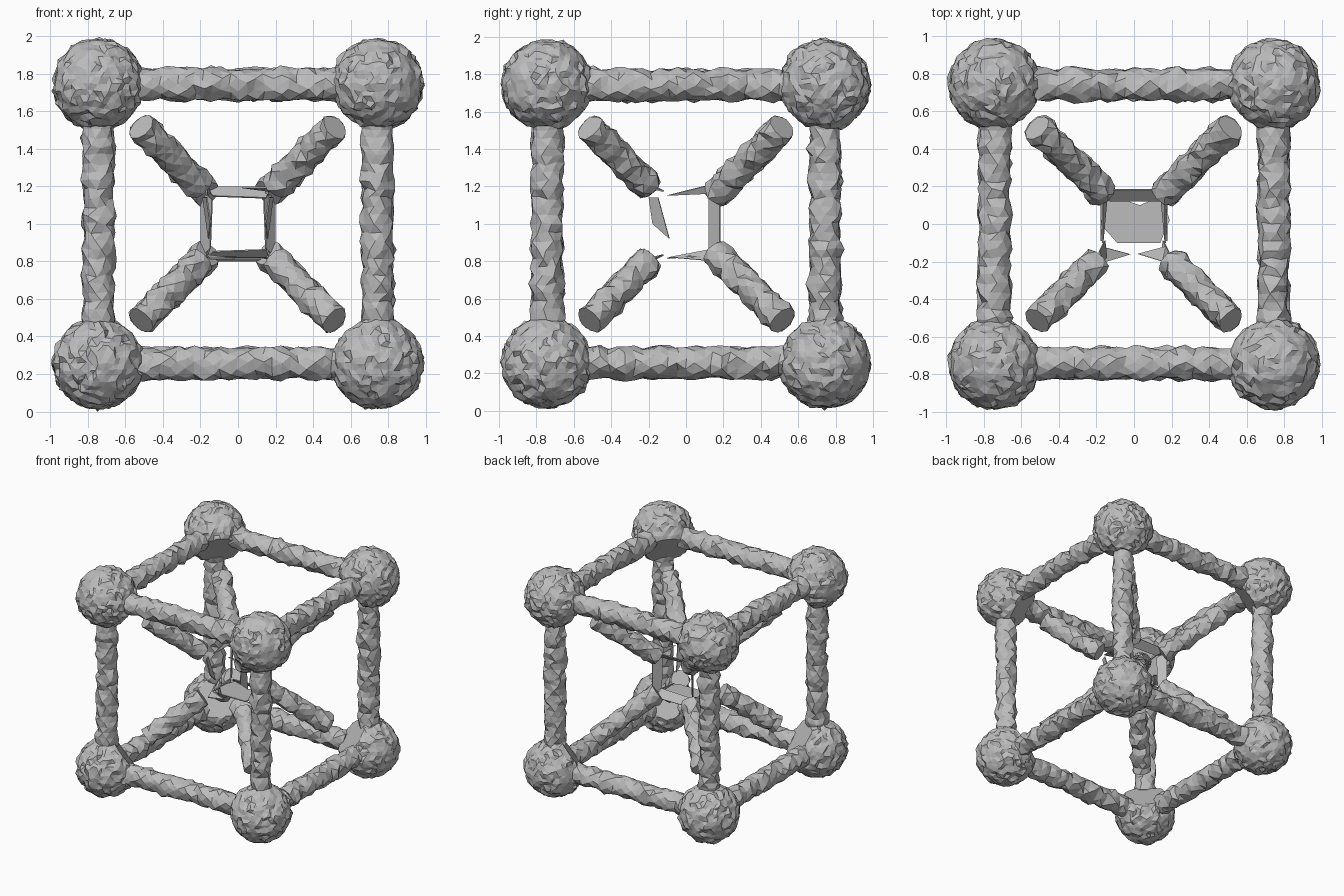
import bpy, bmesh, math, random
from itertools import product
from mathutils import Vector

random.seed(7)
MID = Vector((0, 0, 1))
NODE, BALL_R, BAR_R = 0.743, 0.242, 0.085

if "Cube" in bpy.data.objects:
    bpy.data.objects.remove(bpy.data.objects["Cube"], do_unlink=True)

grey = bpy.data.materials.new("stone grey")
grey.use_nodes = True
grey.diffuse_color = (0.5, 0.5, 0.5, 1)
grey.node_tree.nodes["Principled BSDF"].inputs["Base Color"].default_value = (0.5, 0.5, 0.5, 1)


def finish(bm, name):
    bmesh.ops.recalc_face_normals(bm, faces=bm.faces)
    mesh = bpy.data.meshes.new(name)
    bm.to_mesh(mesh)
    bm.free()
    mesh.materials.append(grey)
    obj = bpy.data.objects.new(name, mesh)
    bpy.context.collection.objects.link(obj)
    return obj


def jitter(amount):
    return Vector([random.uniform(-amount, amount) for _ in range(3)])


def rough_ball(name, centre, inward):
    """Faceted node, sliced flat on the side facing the middle of the frame."""
    bm = bmesh.new()
    bmesh.ops.create_icosphere(bm, subdivisions=4, radius=BALL_R)
    for v in bm.verts:
        v.co = v.co * random.uniform(0.965, 1.025) + jitter(0.009)
    bmesh.ops.bisect_plane(bm, geom=bm.verts[:] + bm.edges[:] + bm.faces[:],
                           plane_co=inward * 0.17, plane_no=inward, clear_outer=True)
    bmesh.ops.holes_fill(bm, edges=[e for e in bm.edges if e.is_boundary])
    bmesh.ops.translate(bm, verts=bm.verts, vec=centre)
    finish(bm, name)


def rough_bar(name, a, b, radius, sides=9, step=0.045):
    """Twisted, knobbly rod with flat ends."""
    bm = bmesh.new()
    axis = b - a
    turn = axis.to_track_quat('Z', 'Y')
    count = max(4, round(axis.length / step))
    rings = []
    for i in range(count + 1):
        end = i in (0, count)
        swell = radius * (1 + 0.05 * math.sin(i * math.pi / 2))
        ring = []
        for k in range(sides):
            ang = math.tau * (k + i * 0.5) / sides
            r = swell * random.uniform(0.9, 1.1)
            p = Vector((r * math.cos(ang), r * math.sin(ang), axis.length * i / count))
            p += Vector((0, 0, 0)) if end else jitter(0.010)
            ring.append(bm.verts.new(a + turn @ p))
        rings.append(ring)
    for low, high in zip(rings, rings[1:]):
        for k in range(sides):
            n = (k + 1) % sides
            bm.faces.new((low[k], low[n], high[k]))
            bm.faces.new((low[n], high[n], high[k]))
    bm.faces.new(rings[0])
    bm.faces.new(rings[-1])
    finish(bm, name)


def shard(name, points):
    """Thin flat flake of the broken core."""
    bm = bmesh.new()
    bm.faces.new([bm.verts.new(MID + Vector(p)) for p in points])
    obj = finish(bm, name)
    thick = obj.modifiers.new("thickness", 'SOLIDIFY')
    thick.thickness = 0.008


# Corner balls and the inner diagonal struts
for sx, sy, sz in product((-1, 1), repeat=3):
    d = Vector((sx, sy, sz))
    tag = "_".join(("left" if sx > 0 else "right", "back" if sy > 0 else "front",
                    "top" if sz > 0 else "bottom"))
    rough_ball("corner_ball_" + tag, MID + d * NODE, -d.normalized())
    inner = 0.16 if sy > 0 else 0.20
    rough_bar("diagonal_strut_" + tag, MID + d * inner, MID + d * 0.515, 0.078)

# Twelve outer edge bars
for axis in range(3):
    for u, w in product((-1, 1), repeat=2):
        a = Vector((0, 0, 0))
        a[(axis + 1) % 3], a[(axis + 2) % 3] = u * NODE, w * NODE
        b = a.copy()
        a[axis], b[axis] = -0.55, 0.55
        rough_bar("edge_bar_" + "xyz"[axis], MID + a, MID + b, BAR_R)

# Broken core: back ring, floor flake and loose side slivers
for s in (-1, 1):
    shard("core_ring_level", [(-0.19, 0.18, s * 0.2), (0.17, 0.18, s * 0.2),
                              (0.15, 0.12, s * 0.14), (-0.13, 0.12, s * 0.15)])
    shard("core_ring_upright", [(s * 0.2, 0.18, -0.18), (s * 0.2, 0.18, 0.18),
                                (s * 0.14, 0.12, 0.13), (s * 0.15, 0.12, -0.13)])
    shard("core_side_sliver", [(s * 0.17, -0.1, 0.15), (s * 0.17, 0.14, 0.21),
                               (s * 0.15, 0.12, 0.16)])
    shard("core_low_sliver", [(s * 0.17, -0.09, -0.18), (s * 0.17, 0.14, -0.2),
                              (s * 0.15, 0.12, -0.14)])
    shard("core_front_sliver", [(s * 0.17, -0.2, 0.14), (s * 0.19, -0.15, 0.14),
                                (s * 0.16, -0.09, -0.08), (s * 0.15, -0.18, 0.0)])
    shard("core_front_flake", [(s * 0.02, -0.16, s * 0.19), (s * 0.15, -0.2, s * 0.19),
                               (s * 0.17, -0.12, s * 0.17)])
shard("core_floor", [(-0.09, -0.1, -0.18), (0.14, -0.1, -0.18), (0.19, 0.02, -0.17),
                     (0.15, 0.15, -0.18), (0.03, 0.1, -0.18), (-0.14, 0.16, -0.18),
                     (-0.18, 0.0, -0.17)])
